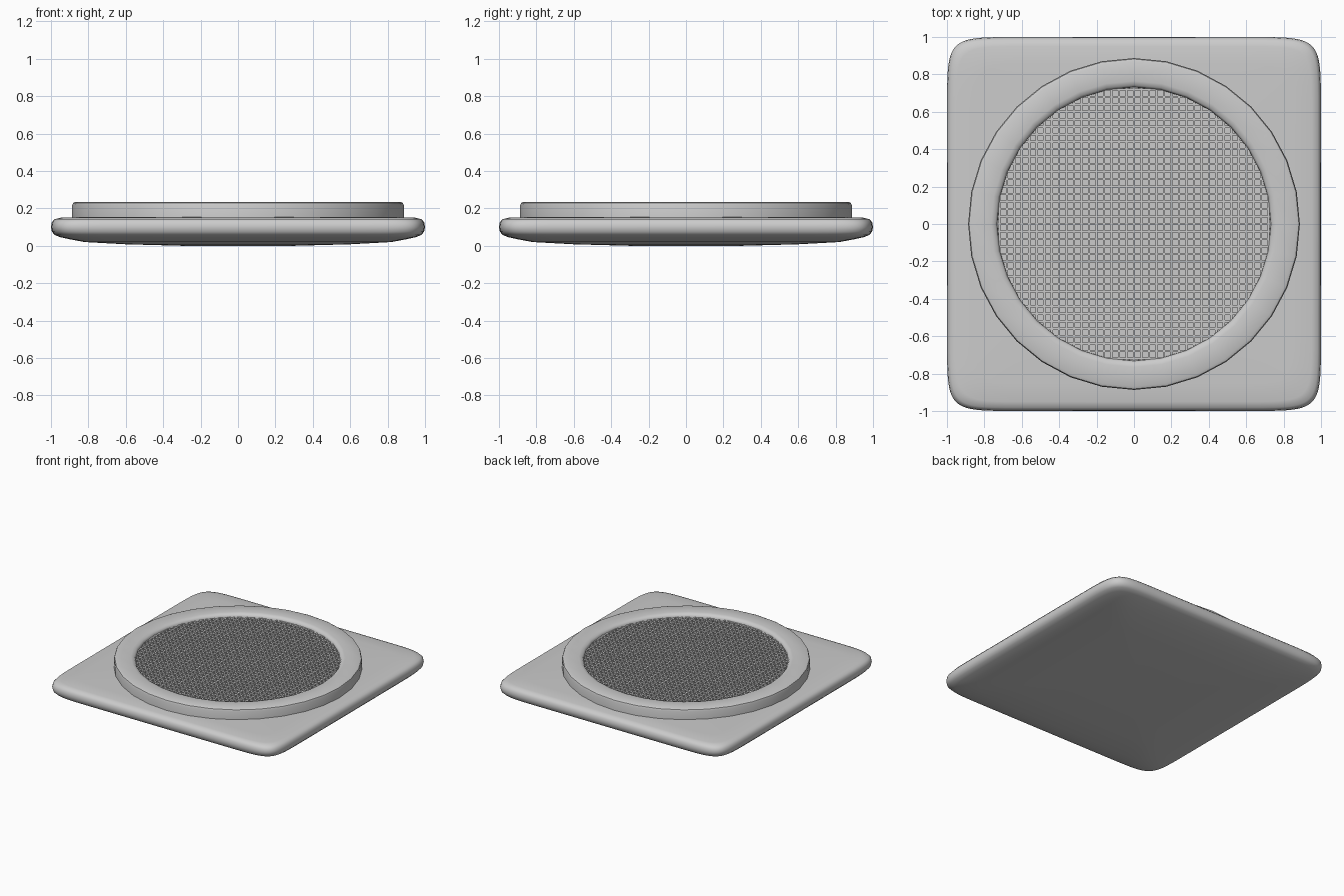
import bpy, bmesh, math

if "Cube" in bpy.data.objects:
    bpy.data.objects.remove(bpy.data.objects["Cube"])


def finish(bm, name, angle=35):
    bmesh.ops.recalc_face_normals(bm, faces=bm.faces)
    me = bpy.data.meshes.new(name)
    bm.to_mesh(me)
    bm.free()
    ob = bpy.data.objects.new(name, me)
    bpy.context.collection.objects.link(ob)
    bpy.ops.object.select_all(action='DESELECT')
    ob.select_set(True)
    bpy.context.view_layer.objects.active = ob
    if angle:
        bpy.ops.object.shade_smooth_by_angle(angle=math.radians(angle))
    return ob


def loft(bm, loops, closed=False):
    rows = [[bm.verts.new(p) for p in loop] for loop in loops]
    n = len(rows[0])
    pairs = list(zip(rows, rows[1:])) + ([(rows[-1], rows[0])] if closed else [])
    for a, b in pairs:
        for i in range(n):
            j = (i + 1) % n
            bm.faces.new((a[i], a[j], b[j], b[i]))
    if not closed:
        bm.faces.new(rows[0])
        bm.faces.new(rows[-1])


# Base plate: softly rounded square with a shallow bulging underside
def outline(scale, z, n=14, steps=80):
    pts = []
    for i in range(steps):
        t = 2 * math.pi * i / steps
        c, s = math.cos(t), math.sin(t)
        f = lambda v: 0 if abs(v) < 1e-6 else math.copysign(abs(v) ** (2 / n), v)
        pts.append((f(c) * scale, f(s) * scale, z))
    return pts


levels = [(0.3, 0.0), (0.6, 0.008), (0.82, 0.02), (0.9, 0.035), (0.95, 0.046),
          (0.98, 0.058), (0.995, 0.075), (1.0, 0.1), (0.996, 0.125),
          (0.982, 0.142), (0.95, 0.15), (0.85, 0.153), (0.5, 0.156)]
bm = bmesh.new()
loft(bm, [outline(s, z) for s, z in levels])
finish(bm, "base_plate", 50)

# Raised ring: 32-sided lathe with eased top edges
profile = [(0.887, 0.13), (0.887, 0.215), (0.882, 0.229), (0.868, 0.235),
           (0.765, 0.235), (0.742, 0.229), (0.732, 0.215), (0.73, 0.13)]
bm = bmesh.new()
loft(bm, [[(r * math.cos(2 * math.pi * i / 32), r * math.sin(2 * math.pi * i / 32), z)
           for i in range(32)] for r, z in profile], closed=True)
finish(bm, "raised_ring", 40)

# Grille: square mesh of bars with its edge tucked inside the ring
cells, pitch = 40, 0.04
bm = bmesh.new()
bmesh.ops.create_grid(bm, x_segments=cells, y_segments=cells, size=cells * pitch / 2)
outside = [f for f in bm.faces if f.calc_center_median().length > 0.775]
bmesh.ops.delete(bm, geom=outside, context='FACES')
holes = list(bm.faces)
bmesh.ops.inset_individual(bm, faces=holes, thickness=0.008)
bmesh.ops.delete(bm, geom=holes, context='FACES')
for v in bm.verts:
    v.co.z = 0.21
grille = finish(bm, "grille", None)
mod = grille.modifiers.new("thickness", 'SOLIDIFY')
mod.thickness = 0.02
mod.offset = -1
